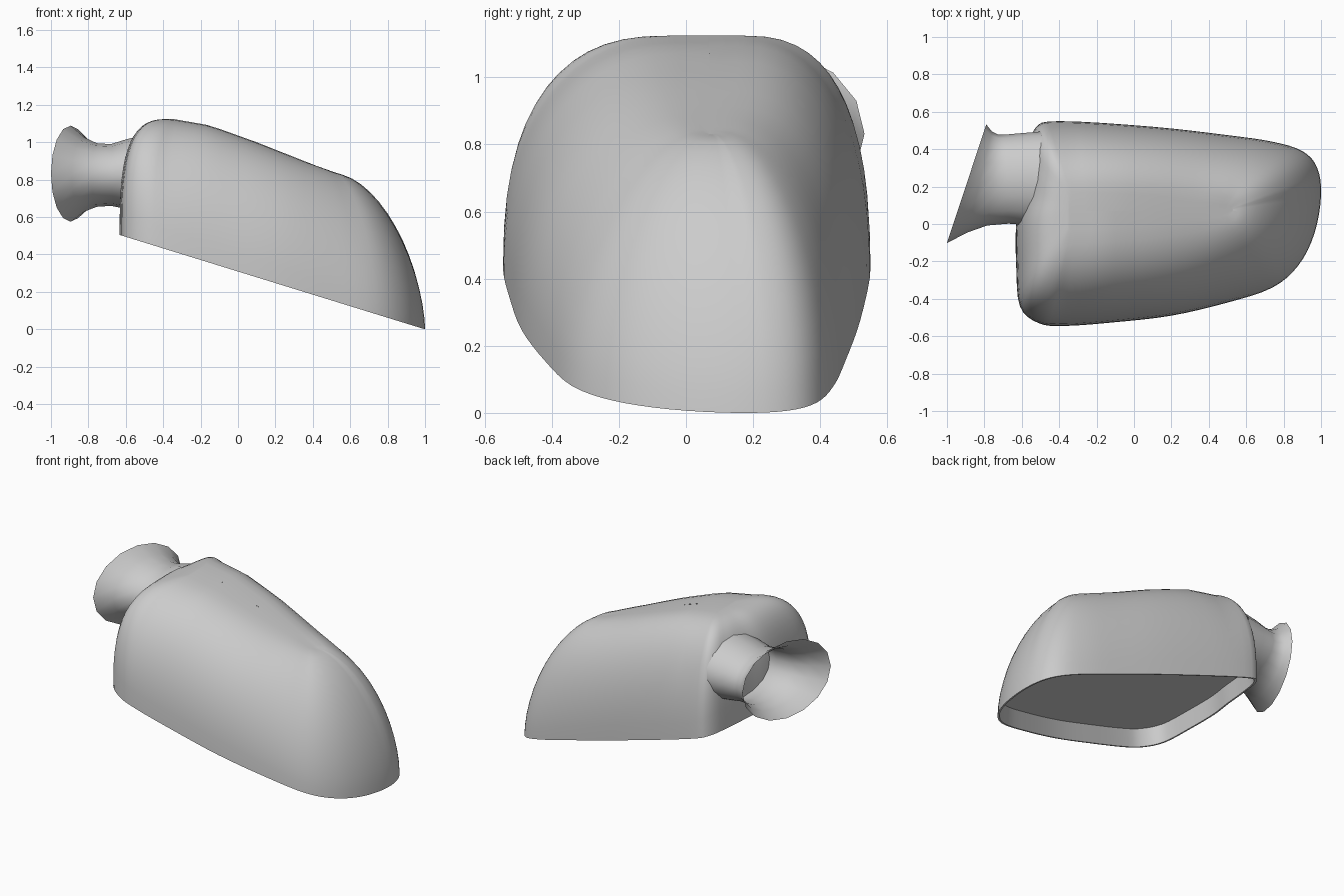
import bpy, bmesh
from math import sin, cos, pi
from mathutils import Vector

if "Cube" in bpy.data.objects:
    bpy.data.objects.remove(bpy.data.objects["Cube"])

# rim outline seen from above
OUTLINE = [(-.63, 0), (-.63, -.22), (-.61, -.44), (-.51, -.53), (-.37, -.545), (-.1, -.525),
           (.2, -.49), (.5, -.42), (.74, -.34), (.88, -.22), (.965, -.05), (1, .15),
           (.98, .3), (.9, .39), (.74, .44), (.5, .475), (.1, .52), (-.4, .55),
           (-.53, .51), (-.575, .35), (-.6, .17)]


def smooth_loop(pts, steps):
    """Closed Catmull-Rom through the points."""
    out, n = [], len(pts)
    for i in range(n):
        a, b, c, d = (Vector(pts[(i + k) % n]) for k in (-1, 0, 1, 2))
        for j in range(steps):
            t = j / steps
            out.append(.5 * (2 * b + (c - a) * t + (2 * a - 5 * b + 4 * c - d) * t * t
                             + (3 * b - a - 3 * c + d) * t ** 3))
    return out


def lerp_table(x, table):
    if x <= table[0][0]:
        return table[0][1]
    for (x0, y0), (x1, y1) in zip(table, table[1:]):
        if x <= x1:
            return y0 + (y1 - y0) * (x - x0) / (x1 - x0)
    return table[-1][1]


def loft(name, rings, cap_end=False, angle=.7):
    bm = bmesh.new()
    loops = [[bm.verts.new(p) for p in r] for r in rings]
    n = len(loops[0])
    for a, b in zip(loops, loops[1:]):
        for i in range(n):
            j = (i + 1) % n
            bm.faces.new((a[i], a[j], b[j], b[i]))
    if cap_end:
        bm.faces.new(loops[-1])
    bmesh.ops.remove_doubles(bm, verts=bm.verts, dist=.0005)
    bmesh.ops.recalc_face_normals(bm, faces=bm.faces)
    me = bpy.data.meshes.new(name)
    bm.to_mesh(me)
    bm.free()
    ob = bpy.data.objects.new(name, me)
    bpy.context.collection.objects.link(ob)
    bpy.ops.object.select_all(action='DESELECT')
    ob.select_set(True)
    bpy.context.view_layer.objects.active = ob
    bpy.ops.object.shade_smooth_by_angle(angle=angle)
    return ob


def rim_z(x):
    return .309 * (1 - x)


rim = smooth_loop(OUTLINE, 4)
RIDGE_X = [(-.63, -.36), (-.4, -.33), (-.2, -.2), (.35, .35), (.7, .5), (1, .53)]
TOP = [(-.35, 1.125), (-.15, 1.09), (.1, 1.0), (.53, .83)]
WIDTH = [(-.35, .19), (.1, .16), (.53, .06)]
POWER = [(-.63, 3.0), (-.4, 2.3), (.3, 2.2), (.7, 1.75), (1, 1.66)]
POWER_BACK = [(-.63, 3.0), (-.4, 2.3), (.3, 2.3), (.7, 2.0), (1, 1.7)]

# housing: rounded shell rising from the slanted rim to a sloping ridge
levels = 14
rings = []
for k in range(levels + 1):
    a = k / levels * pi / 2
    ring = []
    for p in rim:
        tx = lerp_table(p.x, RIDGE_X)
        ty = .07 + p.y * lerp_table(tx, WIDTH)
        e = 2 / lerp_table(p.x, POWER if p.y < .2 else POWER_BACK)
        u, v = max(cos(a), 0) ** e, sin(a) ** e
        z0, z1 = rim_z(p.x), lerp_table(tx, TOP)
        ring.append((tx + (p.x - tx) * u, ty + (p.y - ty) * u, z0 + (z1 - z0) * v))
    rings.append(ring)
rings.append([(x, .07, z) for x, y, z in rings[-1]])
loft("mirror_housing", rings)


# inner lip and recessed glass
def inset(scale, lift):
    return [(.18 + (p.x - .18) * scale, p.y * scale,
             rim_z(.18 + (p.x - .18) * scale) + lift) for p in rim]


loft("rim_lip", [inset(1, 0), inset(.982, 0), inset(.965, .12)])
loft("mirror_glass", [inset(.966, .125), inset(.965, .12)], cap_end=True)

# mounting arm: flared tube, (centre, half width vector, half height)
SECTIONS = [((-.50, .235, .835), (.01, .26), .205), ((-.60, .24, .83), (-.01, .245), .185),
            ((-.68, .24, .825), (-.01, .238), .165), ((-.755, .235, .825), (.03, .243), .17),
            ((-.825, .225, .828), (.065, .27), .20), ((-.895, .215, .832), (.105, .317), .257)]
arm = []
for (cx, cy, cz), (wx, wy), h in SECTIONS:
    arm.append([(cx + wx * cos(t), cy + wy * cos(t), cz + h * sin(t))
                for t in (2 * pi * i / 16 for i in range(16))])
loft("mounting_arm", arm, angle=1.0)
